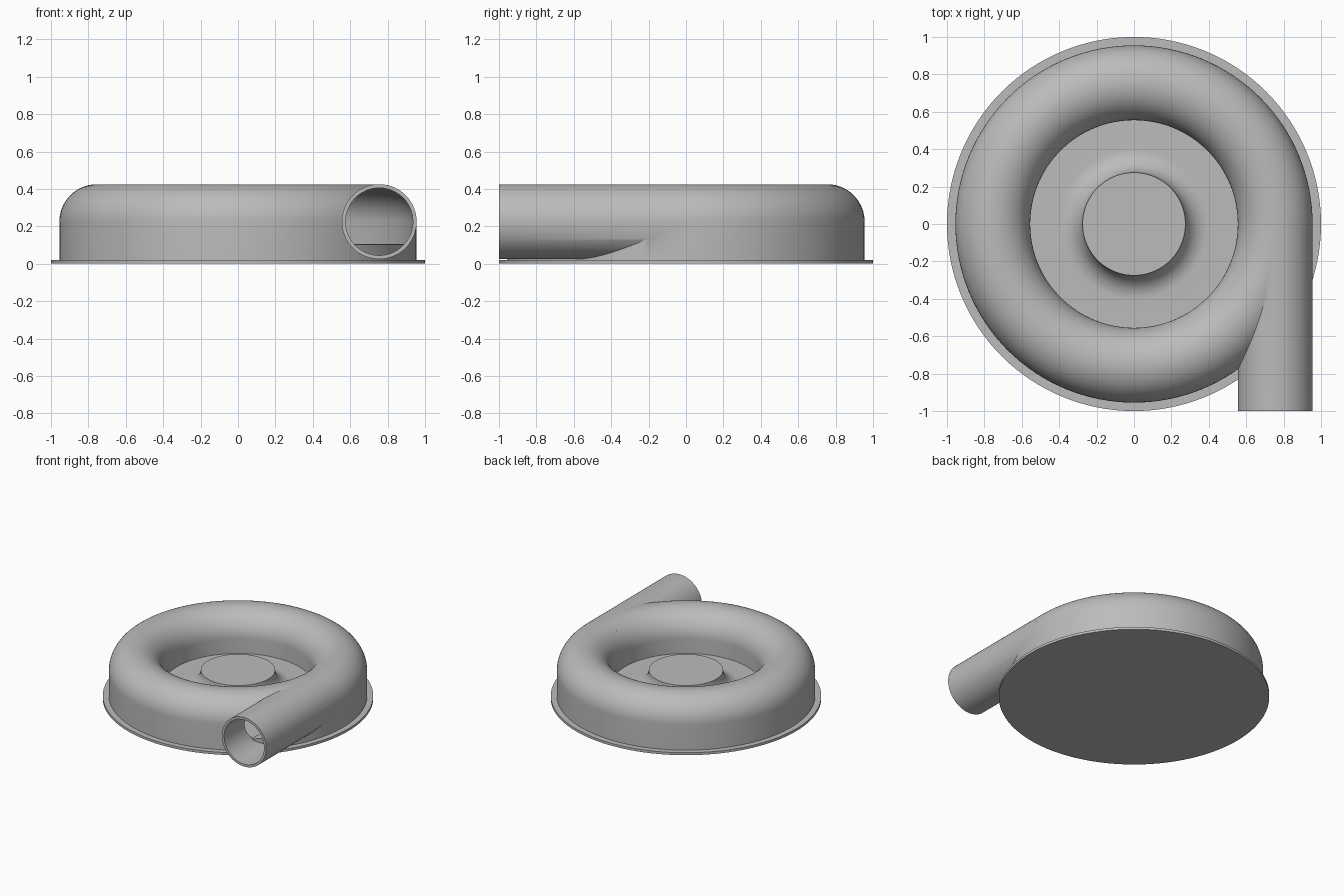
import bpy
import bmesh
import math
from mathutils import Matrix, Vector

cube = bpy.data.objects.get("Cube")
if cube:
    bpy.data.objects.remove(cube, do_unlink=True)

SEGMENTS = 128
RING_R, TUBE_R, WALL, MID_Z = 0.755, 0.2, 0.02, 0.225
BASE_Z, FLOOR_Z = 0.02, 0.105
HUB_R, HUB_Z = 0.275, 0.23

grey = bpy.data.materials.new("plain grey")
grey.use_nodes = True
colour = (0.5, 0.5, 0.5, 1)
grey.diffuse_color = colour
grey.node_tree.nodes["Principled BSDF"].inputs["Base Color"].default_value = colour


def add_object(name, bm):
    bmesh.ops.recalc_face_normals(bm, faces=bm.faces)
    mesh = bpy.data.meshes.new(name)
    bm.to_mesh(mesh)
    bm.free()
    mesh.materials.append(grey)
    obj = bpy.data.objects.new(name, mesh)
    bpy.context.collection.objects.link(obj)
    return obj


def arc(cx, cz, rx, rz, start, end, steps):
    angles = [math.radians(start + (end - start) * i / steps) for i in range(steps + 1)]
    return [(cx + rx * math.cos(a), cz + rz * math.sin(a)) for a in angles]


def lathe(name, profile):
    """Turn a closed (radius, height) outline about the vertical axis."""
    bm = bmesh.new()
    verts = [bm.verts.new((r, 0, z)) for r, z in profile]
    edges = [bm.edges.new((a, b)) for a, b in zip(verts, verts[1:] + verts[:1])
             if a.co.x > 0 or b.co.x > 0]
    bmesh.ops.spin(bm, geom=verts + edges, cent=(0, 0, 0), axis=(0, 0, 1),
                   angle=math.tau, steps=SEGMENTS, use_merge=False)
    bmesh.ops.remove_doubles(bm, verts=bm.verts, dist=0.0001)
    return add_object(name, bm)


def pipe(name, radius, front, back):
    """A solid round bar along y at the outlet position."""
    bm = bmesh.new()
    place = (Matrix.Translation(Vector((RING_R, (front + back) / 2, MID_Z)))
             @ Matrix.Rotation(math.pi / 2, 4, 'X'))
    bmesh.ops.create_cone(bm, cap_ends=True, segments=96, radius1=radius,
                          radius2=radius, depth=back - front, matrix=place)
    return add_object(name, bm)


def combine(target, other, operation):
    mod = target.modifiers.new(operation.lower(), 'BOOLEAN')
    mod.object, mod.operation, mod.solver = other, operation, 'EXACT'
    bpy.context.view_layer.objects.active = target
    bpy.ops.object.modifier_apply(modifier=mod.name)
    bpy.data.objects.remove(other, do_unlink=True)


# Housing: base flange, outer wall, rounded ring, dish and flared hub
outer = RING_R + TUBE_R
flare = HUB_Z - FLOOR_Z
profile = [(0, 0), (1, 0), (1, BASE_Z), (outer, BASE_Z)]
profile += arc(RING_R, MID_Z, TUBE_R, TUBE_R, 0, 180, 40)
profile += [(RING_R - TUBE_R, FLOOR_Z)]
profile += arc(HUB_R + flare, HUB_Z, flare, flare, 270, 180, 14)
profile += [(0, HUB_Z)]
housing = lathe("housing", profile)

# Straight outlet leaving the ring on a tangent
combine(housing, pipe("outlet", TUBE_R, -1, 0), 'UNION')

# Hollow ring channel and outlet bore
inner = TUBE_R - WALL
channel = [(RING_R + inner, FLOOR_Z)]
channel += arc(RING_R, MID_Z, inner, inner, 0, 180, 40)
channel += [(RING_R - inner, FLOOR_Z)]
combine(housing, lathe("channel", channel), 'DIFFERENCE')
combine(housing, pipe("bore", inner, -1.1, 0), 'DIFFERENCE')

# Raised floor inside the channel, showing through the outlet
edge = outer - WALL / 2
floor = lathe("channel_floor", [(RING_R - inner, BASE_Z / 2), (edge, BASE_Z / 2),
                                (edge, FLOOR_Z - 0.001), (RING_R - inner, FLOOR_Z - 0.001)])

# Smooth curved surfaces, crisp edges
for obj in (housing, floor):
    bpy.ops.object.select_all(action='DESELECT')
    obj.select_set(True)
    bpy.context.view_layer.objects.active = obj
    bpy.ops.object.shade_smooth_by_angle(angle=math.radians(30))
